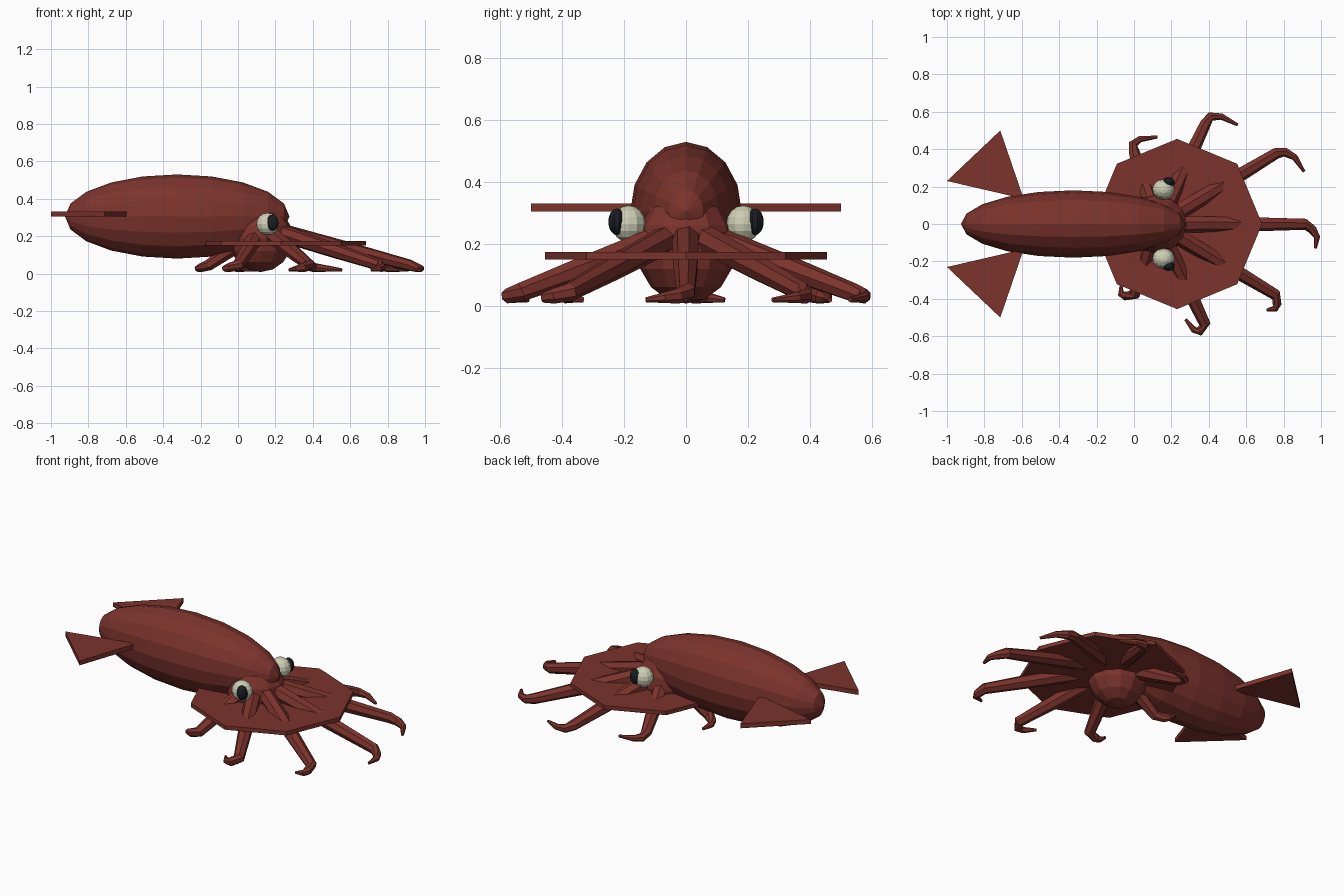
import bpy, bmesh, math
from mathutils import Vector

if "Cube" in bpy.data.objects:
    bpy.data.objects.remove(bpy.data.objects["Cube"])


def material(name, rgb):
    m = bpy.data.materials.new(name)
    m.diffuse_color = (*rgb, 1)
    m.use_nodes = True
    m.node_tree.nodes["Principled BSDF"].inputs["Base Color"].default_value = m.diffuse_color
    return m


RED = material("red skin", (0.2, 0.033, 0.025))
CREAM = material("cream", (0.62, 0.62, 0.46))
BLACK = material("black", (0.01, 0.012, 0.015))


def finish(name, bm, mat):
    bmesh.ops.recalc_face_normals(bm, faces=bm.faces)
    me = bpy.data.meshes.new(name)
    bm.to_mesh(me)
    bm.free()
    me.materials.append(mat)
    ob = bpy.data.objects.new(name, me)
    bpy.context.collection.objects.link(ob)
    return ob


def ellipsoid(name, loc, scale, seg, rings, mat, rot=(0, 0, 0)):
    bm = bmesh.new()
    bmesh.ops.create_uvsphere(bm, u_segments=seg, v_segments=rings, radius=1)
    ob = finish(name, bm, mat)
    ob.location, ob.scale, ob.rotation_euler = loc, scale, rot
    return ob


def slab(name, outline, z0, z1, mat):
    bm = bmesh.new()
    face = bm.faces.new([bm.verts.new((x, y, z0)) for x, y in outline])
    new = bmesh.ops.extrude_face_region(bm, geom=[face])["geom"]
    bmesh.ops.translate(bm, vec=(0, 0, z1 - z0),
                        verts=[v for v in new if isinstance(v, bmesh.types.BMVert)])
    return finish(name, bm, mat)


def tube(name, path, radii, sides, mat):
    bm = bmesh.new()
    pts = [Vector(p) for p in path]
    rings = []
    for i, (p, r) in enumerate(zip(pts, radii)):
        t = (pts[min(i + 1, len(pts) - 1)] - pts[max(i - 1, 0)]).normalized()
        side = t.cross(Vector((0, 0, 1))).normalized()
        up = side.cross(t)
        angles = [2 * math.pi * k / sides for k in range(sides)]
        rings.append([bm.verts.new(p + r * (math.cos(a) * side + math.sin(a) * up)) for a in angles])
    for a, b in zip(rings, rings[1:]):
        for k in range(sides):
            n = (k + 1) % sides
            bm.faces.new((a[k], a[n], b[n], b[k]))
    bm.faces.new(rings[0])
    bm.faces.new(rings[-1])
    return finish(name, bm, mat)


# Long mantle (poles along x) and head
ellipsoid("mantle", (-0.325, 0, 0.305), (0.225, 0.18, 0.6), 16, 10, RED, (0, math.pi / 2, 0))
ellipsoid("head", (0.12, 0, 0.19), (0.172, 0.16, 0.182), 12, 8, RED)

# Eyes and tail fins, mirrored across y
for side, s in (("left", 1), ("right", -1)):
    ellipsoid(side + "_eye", (0.158, s * 0.185, 0.265), (0.06, 0.055, 0.06), 12, 8, CREAM)
    ellipsoid(side + "_pupil", (0.184, s * 0.223, 0.272), (0.034, 0.028, 0.043), 10, 8, BLACK)
    slab(side + "_fin", [(-1, s * 0.23), (-0.715, s * 0.5), (-0.59, s * 0.135)], 0.305, 0.332, RED)

# Octagonal web between the arms
ring = [i * math.pi / 4 for i in range(8)]
slab("web", [(0.23 + 0.455 * math.cos(a), 0.455 * math.sin(a)) for a in ring], 0.15, 0.174, RED)

# Eight arms: each bends at a knee and curls clockwise to a listed tip
tips = [(0.97, -0.13), (0.91, 0.28), (0.555, 0.53), (0.125, 0.465),
        (-0.2, 0.125), (-0.07, -0.33), (0.275, -0.51), (0.71, -0.46)]
for i, (a, tip) in enumerate(zip(ring, tips)):
    d = Vector((math.cos(a), math.sin(a), 0))
    turn = Vector((d.y, -d.x, 0))
    root = Vector((0.17, 0, 0.215)) + 0.09 * d
    knee = Vector((0.38, 0, 0.045)) + 0.535 * d
    bend = Vector((0.38, 0, 0.032)) + 0.575 * d + 0.03 * turn
    end = Vector((*tip, 0.02))
    curl = bend.lerp(end, 0.4) + 0.018 * d
    path = [root, root.lerp(knee, 0.55), knee, bend, curl, end]
    tube(f"arm_{i + 1}", path, [0.046, 0.04, 0.031, 0.025, 0.018, 0.008], 7, RED)
